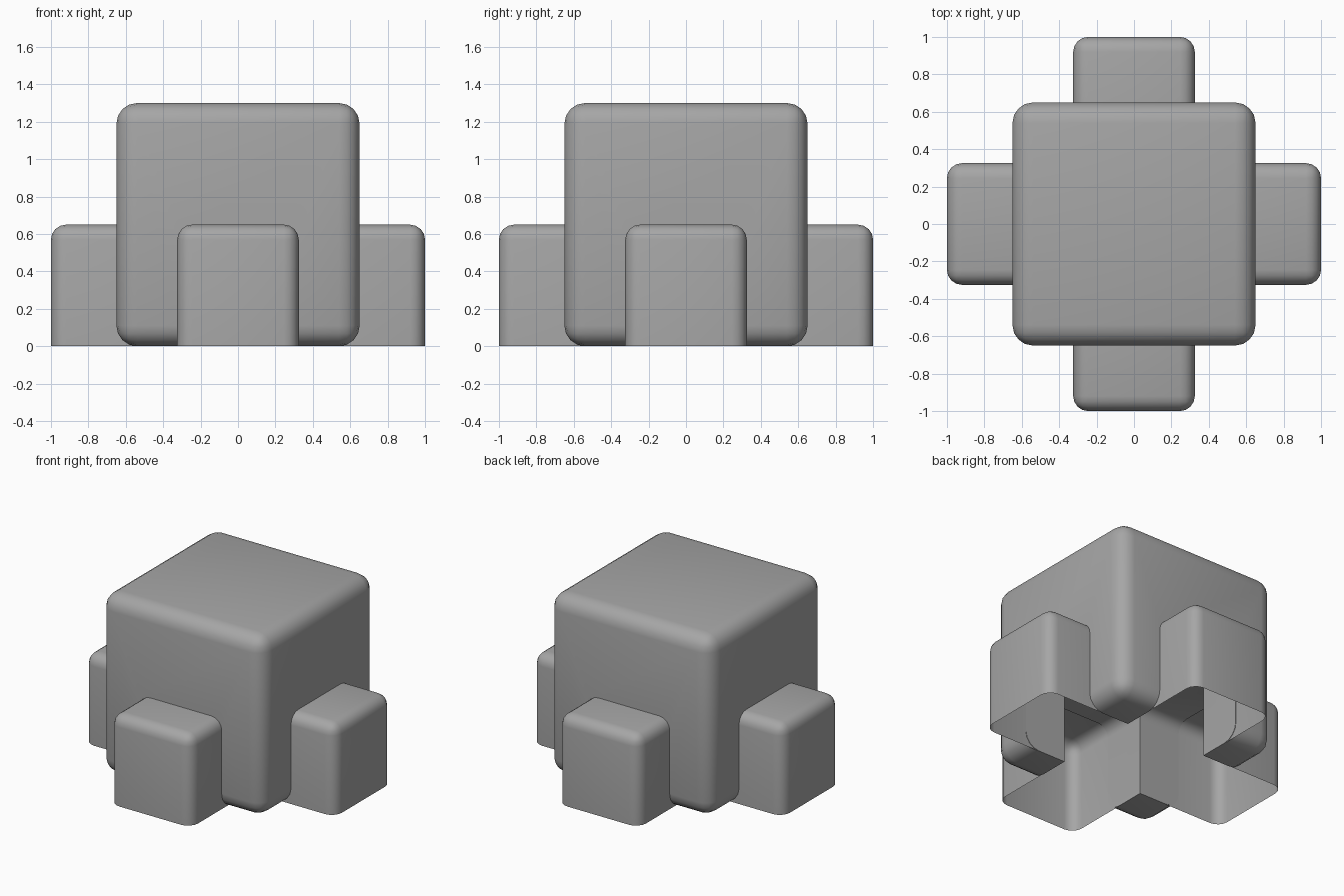
import bpy, bmesh, math
from mathutils import Matrix

old = bpy.data.objects.get("Cube")
if old:
    bpy.data.objects.remove(old, do_unlink=True)

grey = bpy.data.materials.new("plain_grey")
grey.use_nodes = True
colour = (0.38, 0.38, 0.38, 1)
grey.diffuse_color = colour
bsdf = grey.node_tree.nodes["Principled BSDF"]
bsdf.inputs["Base Color"].default_value = colour

HALF, ARM, RADIUS = 0.65, 0.325, 0.08


def rounded_box(name, lo, hi, radius, keep_edge=lambda e: True, drop_face=None):
    """Box between two corners, with chosen edges rounded and chosen faces removed."""
    bm = bmesh.new()
    bmesh.ops.create_cube(bm, size=1)
    for v in bm.verts:
        v.co = [lo[i] + (v.co[i] + 0.5) * (hi[i] - lo[i]) for i in range(3)]
    edges = [e for e in bm.edges if keep_edge(e)]
    bmesh.ops.bevel(bm, geom=edges, offset=radius, segments=4, profile=0.5,
                    affect='EDGES', clamp_overlap=True)
    if drop_face:
        gone = [f for f in bm.faces if drop_face(f)]
        bmesh.ops.delete(bm, geom=gone, context='FACES')
    mesh = bpy.data.meshes.new(name)
    bm.to_mesh(mesh)
    bm.free()
    mesh.materials.append(grey)
    obj = bpy.data.objects.new(name, mesh)
    bpy.context.collection.objects.link(obj)
    return obj


def activate(obj):
    bpy.ops.object.select_all(action='DESELECT')
    obj.select_set(True)
    bpy.context.view_layer.objects.active = obj


def smooth(obj):
    activate(obj)
    bpy.ops.object.shade_smooth_by_angle(angle=math.radians(40))


# Main rounded block
body = rounded_box("body", (-HALF, -HALF, 0), (HALF, HALF, 2 * HALF), 0.11)

# Two crossing tunnels hollow out the underside
w = ARM - 0.003
for along_x in (True, False):
    reach = (1.2, w) if along_x else (w, 1.2)
    axis = 0 if along_x else 1

    def top_long(e, axis=axis):
        a, b = (v.co for v in e.verts)
        return min(a.z, b.z) > 0 and abs(a[axis] - b[axis]) > 1

    cutter = rounded_box("tunnel_cutter", (-reach[0], -reach[1], -0.2),
                         (reach[0], reach[1], 2 * w), RADIUS, top_long)
    cutter.hide_render = True
    cut = body.modifiers.new("tunnel", 'BOOLEAN')
    cut.operation = 'DIFFERENCE'
    cut.solver = 'EXACT'
    cut.object = cutter
    activate(body)
    bpy.ops.object.modifier_apply(modifier=cut.name)
    bpy.data.objects.remove(cutter, do_unlink=True)
smooth(body)

# Four hollow arms, open below and towards the body
INNER = 0.53


def arm_edge(e):
    a, b = (v.co for v in e.verts)
    on_floor = a.z < 0.01 and b.z < 0.01
    on_inner = a.x < INNER + 0.01 and b.x < INNER + 0.01
    return not (on_floor or on_inner)


def arm_opening(f):
    c = f.calc_center_median()
    return c.z < 0.001 or c.x < INNER + 0.001


for i, name in enumerate(("left_arm", "back_arm", "right_arm", "front_arm")):
    arm = rounded_box(name, (INNER, -ARM, 0), (1, ARM, 2 * ARM), RADIUS,
                      arm_edge, arm_opening)
    arm.data.transform(Matrix.Rotation(i * math.pi / 2, 4, 'Z'))
    smooth(arm)
